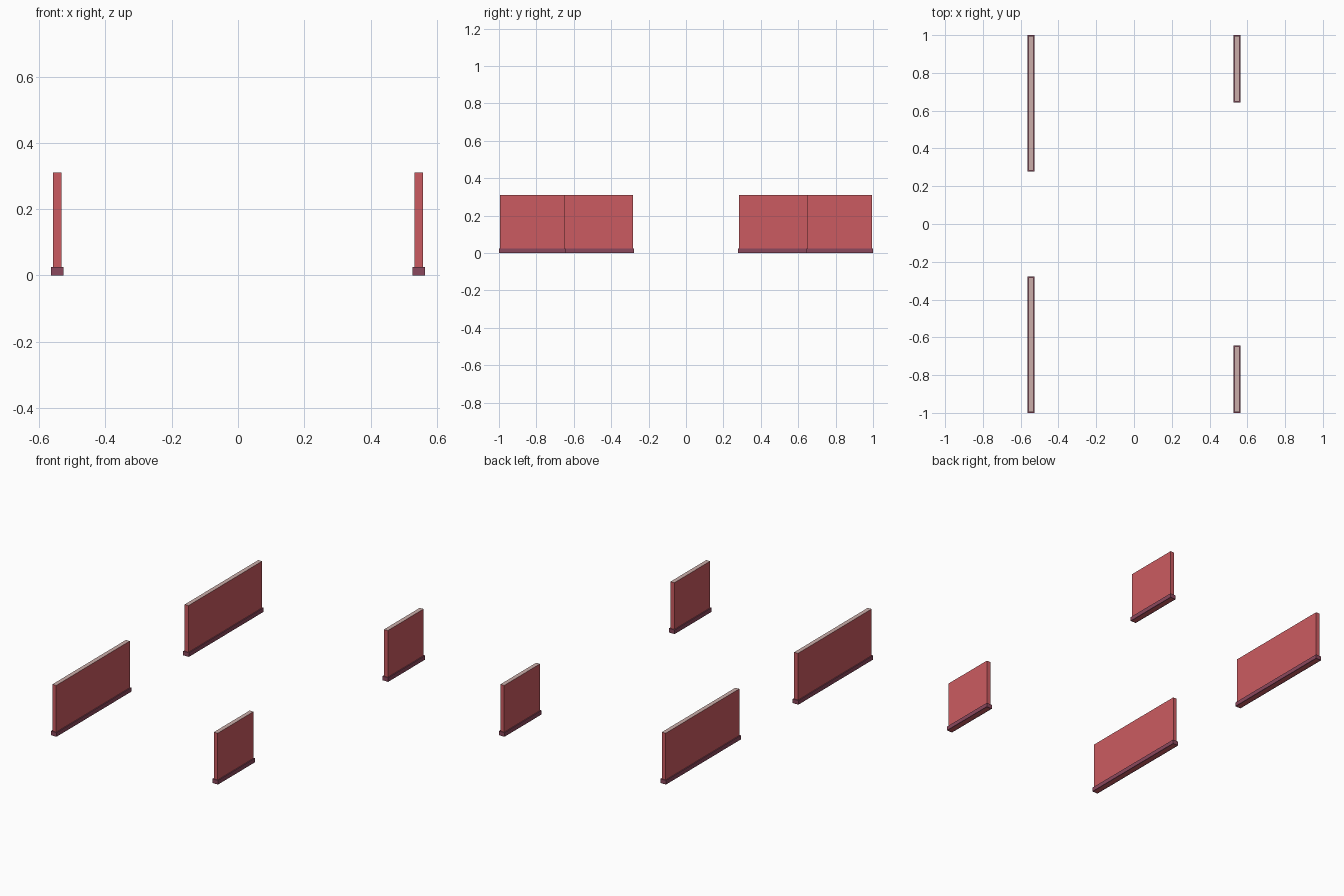
import bpy, bmesh

if "Cube" in bpy.data.objects:
    bpy.data.objects.remove(bpy.data.objects["Cube"])


def material(name, rgb):
    m = bpy.data.materials.new(name)
    m.diffuse_color = (*rgb, 1.0)
    m.use_nodes = True
    m.node_tree.nodes["Principled BSDF"].inputs["Base Color"].default_value = m.diffuse_color
    return m


RED = material("wall red", (0.60, 0.105, 0.12))
CAP = material("cap beige", (0.60, 0.42, 0.40))
PLUM = material("skirting plum", (0.26, 0.065, 0.11))

HEIGHT, TRIM_H, LIP = 0.31, 0.025, 0.006
WALL_X, HALF_T = 0.546, 0.013


def finish(bm, name, mats):
    bmesh.ops.recalc_face_normals(bm, faces=bm.faces)
    me = bpy.data.meshes.new(name)
    bm.to_mesh(me)
    bm.free()
    for m in mats:
        me.materials.append(m)
    ob = bpy.data.objects.new(name, me)
    bpy.context.collection.objects.link(ob)


def loop(bm, x, y0, y1, half, grow, z):
    a, b, h = y0 - grow, y1 + grow, half + grow
    return [bm.verts.new(p) for p in
            ((x - h, a, z), (x + h, a, z), (x + h, b, z), (x - h, b, z))]


def bridge(bm, l0, l1):
    for i in range(4):
        j = (i + 1) % 4
        bm.faces.new((l0[i], l0[j], l1[j], l1[i]))


# Wall panel: red slab with a beige top face
def wall(name, x, y0, y1):
    bm = bmesh.new()
    low = loop(bm, x, y0, y1, HALF_T, 0, 0)
    top = loop(bm, x, y0, y1, HALF_T, 0, HEIGHT)
    bridge(bm, low, top)
    bm.faces.new(low)
    bm.faces.new(top).material_index = 1
    finish(bm, name, (RED, CAP))


# Skirting: thin ring wrapped around the foot of the wall
def skirting(name, x, y0, y1):
    bm = bmesh.new()
    rings = [loop(bm, x, y0, y1, HALF_T, g, z)
             for g, z in ((0, 0), (LIP, 0), (LIP, TRIM_H), (0, TRIM_H))]
    for i in range(4):
        bridge(bm, rings[i], rings[(i + 1) % 4])
    finish(bm, name, (PLUM,))


# Long walls on the left, short walls on the right, mirrored front to back
for side, x, inner in (("left", -WALL_X, 0.284), ("right", WALL_X, 0.649)):
    for end, s in (("front", -1), ("back", 1)):
        y0, y1 = sorted((s * inner, s * (1 - LIP)))
        wall(f"{side}_{end}_wall", x, y0, y1)
        skirting(f"{side}_{end}_skirting", x, y0, y1)
